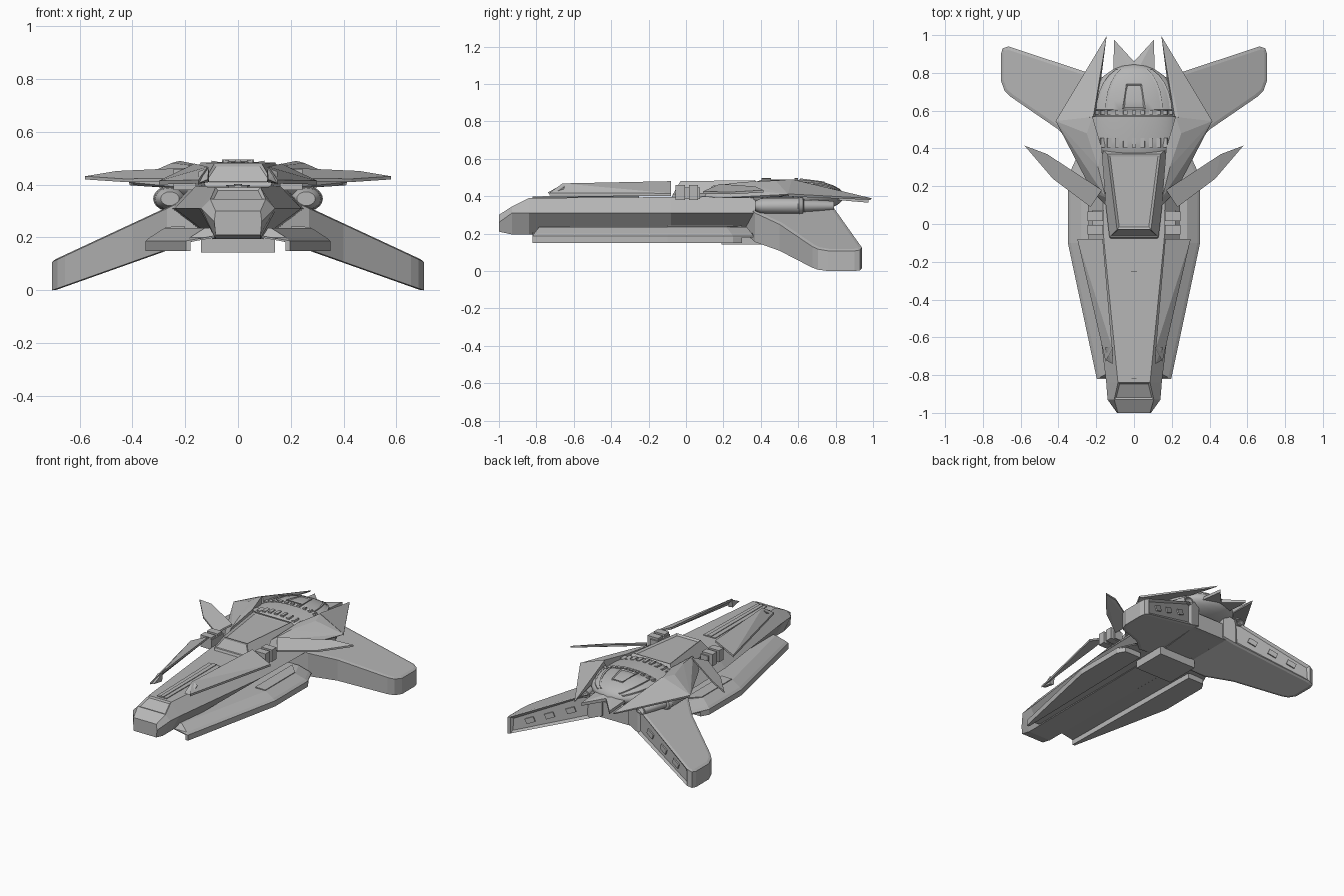
import bpy, bmesh, math
from mathutils import Matrix

if "Cube" in bpy.data.objects:
    bpy.data.objects.remove(bpy.data.objects["Cube"])

GREY = bpy.data.materials.new("hull_grey")
GREY.diffuse_color = (0.47, 0.47, 0.47, 1)
GREY.use_nodes = True
GREY.node_tree.nodes["Principled BSDF"].inputs["Base Color"].default_value = GREY.diffuse_color


def finish(name, bm, mirror=False, smooth=False):
    bmesh.ops.recalc_face_normals(bm, faces=bm.faces)
    me = bpy.data.meshes.new(name)
    bm.to_mesh(me)
    bm.free()
    me.materials.append(GREY)
    ob = bpy.data.objects.new(name, me)
    bpy.context.collection.objects.link(ob)
    if mirror:
        ob.modifiers.new("mirror", 'MIRROR')
    if smooth:
        bpy.context.view_layer.objects.active = ob
        ob.select_set(True)
        bpy.ops.object.shade_smooth_by_angle(angle=math.radians(35))
        ob.select_set(False)
    return ob


def rings_mesh(rings):
    """Skin equal-length rings of points, with end caps."""
    bm = bmesh.new()
    vr = [[bm.verts.new(p) for p in r] for r in rings]
    n = len(vr[0])
    for a, b in zip(vr, vr[1:]):
        for i in range(n):
            j = (i + 1) % n
            bm.faces.new((a[i], a[j], b[j], b[i]))
    bm.faces.new(vr[0])
    bm.faces.new(vr[-1])
    bmesh.ops.recalc_face_normals(bm, faces=bm.faces)
    return bm


def hull(name, pts, mirror=True):
    bm = bmesh.new()
    for p in pts:
        bm.verts.new(p)
    bmesh.ops.convex_hull(bm, input=bm.verts)
    junk = [v for v in bm.verts if not v.link_faces]
    bmesh.ops.delete(bm, geom=junk, context='VERTS')
    bmesh.ops.dissolve_limit(bm, angle_limit=0.01, verts=bm.verts, edges=bm.edges)
    return finish(name, bm, mirror)


def plate(name, pts, t, mirror=True):
    return hull(name, [p for q in pts for p in (q, (q[0], q[1], q[2] - t))], mirror)


def inset(bm, faces, width, depth):
    bmesh.ops.inset_individual(bm, faces=faces, thickness=width, depth=depth)


def box(bm, c, s, rot=Matrix()):
    bmesh.ops.create_cube(bm, size=1, matrix=Matrix.Translation(c) @ rot @ Matrix.Diagonal((*s, 1)))


# fuselage: y, bottom width/height, waist width/height, top width/height
stations = [(-1, .085, .21, .09, .26, .085, .30), (-.93, .085, .195, .14, .31, .105, .345),
            (-.84, .085, .195, .147, .31, .085, .39), (-.08, .09, .195, .24, .31, .16, .395),
            (.4, .1, .195, .25, .31, .17, .40), (.72, .13, .2, .23, .30, .15, .33)]
bm = rings_mesh([[(-b, y, zb), (b, y, zb), (m, y, zm), (t, y, zt), (-t, y, zt), (-m, y, zm)]
                 for y, b, zb, m, zm, t, zt in stations])
nose = [f for f in bm.faces if f.normal.z > .5 and abs(f.calc_center_median().x) < .01
        and -.92 < f.calc_center_median().y < -.86]
inset(bm, nose, .014, -.008)
finish("fuselage", bm)

# raised strip along the nose deck, in two steps
for w, z in ((.045, .399), (.015, .403)):
    plate("deck_strip", [(-w, -.25, z), (w, -.25, z), (w * .8, -.82, z - .004), (-w * .8, -.82, z - .004)],
          .009, False)

# cockpit with recessed canopy
bm = rings_mesh([[(-.12, -.08, .385), (.12, -.08, .385), (.185, .41, .385), (-.185, .41, .385)],
                 [(-.13, -.07, .41), (.13, -.07, .41), (.185, .41, .42), (-.185, .41, .42)],
                 [(-.09, -.03, .48), (.09, -.03, .48), (.14, .37, .485), (-.14, .37, .485)]])
inset(bm, [f for f in bm.faces if f.normal.z > .9], .018, -.01)
inset(bm, [f for f in bm.faces if f.normal.y < -.5 and f.calc_center_median().z > .42], .012, -.006)
finish("cockpit", bm)

# intakes beside the cockpit
bm = bmesh.new()
for y in (-.03, .04):
    box(bm, (.205, y, .42), (.08, .05, .08))
box(bm, (.19, .01, .415), (.06, .13, .06))
finish("side_intakes", bm, True)

# long sloping deck plates and their front end blocks
plate("deck_plate", [(.165, -.08, .48), (.30, -.08, .415), (.15, -.73, .418), (.115, -.66, .468)], .014)
hull("plate_front_block", [(.11, -.65, .466), (.15, -.65, .45), (.115, -.74, .42), (.15, -.72, .405),
                           (.11, -.66, .41), (.14, -.66, .405)])

# lower side panels: sloping upper plate over an outboard wedge
outer = [(-.82, .197), (-.1, .35), (.25, .35), (.36, .30)]


def level(z, d, inner):
    pts = [(x - d, y + (d * .5 if y < -.5 else -d * .5 if y > .2 else 0), z) for y, x in outer]
    return [(inner, pts[0][1], z + (.02 if inner < .1 and z < .19 else 0))] + pts + \
           [(inner, pts[-1][1], z + (.02 if inner < .1 and z < .19 else 0))]


finish("lower_side_panel", rings_mesh([level(.180, 0, .085), level(.187, .0, .085), level(.2, .015, .085),
                                       level(.235, .07, .085)]), True)
plate("lower_side_wedge", [(.18, -.82, .185), (.197, -.82, .185), (.35, -.1, .185), (.35, .25, .185),
                           (.32, .30, .185), (.2, .30, .185)], .036)
plate("lower_panel_strip", [(.20, -.1, .242), (.275, -.1, .24), (.275, .22, .24), (.2, .3, .242)], .03)

# keel block
bm = bmesh.new()
box(bm, (0, .31, .175), (.28, .24, .065))
finish("keel_block", bm)

# rear wings: slanted slabs with rounded tips and recessed edge panels
outline = [(.1, .30), (.27, .37), (.40, .50), (.655, .675), (.685, .705), (.705, .76), (.705, .90),
           (.695, .93), (.665, .94), (.18, .78), (.1, .76)]
bm = rings_mesh([[(x, y, .25 - .355 * x) for x, y in outline],
                 [(x, y, .435 - .465 * x) for x, y in outline]])
inset(bm, [f for f in bm.faces if len(f.verts) > 4], .018, .004)
bm.normal_update()
rear = [f for f in bm.faces if f.normal.y > .85 and f.calc_area() > .03]
inset(bm, rear, .022, -.012)
finish("rear_wing", bm, True)

# windows in the trailing edges
bm = bmesh.new()
ang = math.atan2(.16, .485)
for x in (.30, .43, .55):
    y = .78 + (x - .18) * .33
    z = (.25 + .435) / 2 - .41 * x
    box(bm, (x, y - .01, z), (.06, .012, .035),
        Matrix.Rotation(ang, 4, 'Z') @ Matrix.Rotation(.4, 4, 'Y'))
finish("wing_edge_windows", bm, True)

# rear centre deck joining the wings
hull("rear_centre_deck", [(s * x, y, z) for s in (-1, 1) for x, y, z in
                          ((.16, .4, .33), (.16, .75, .31), (.16, .4, .2), (.14, .75, .2))], False)

# reactor dome, squashed round body
SQ, ZC = .37, .40
prof = [(.36, .19), (.40, .232), (.44, .243), (.57, .243), (.575, .232), (.60, .232), (.605, .24)]
prof += [(.61 + .235 * math.sin(a), .238 * math.cos(a)) for a in [math.radians(d) for d in range(10, 90, 13)]]


def around(y, r, n=40):
    return [(r * math.cos(k * math.tau / n), y, ZC + SQ * r * math.sin(k * math.tau / n)) for k in range(n)]


finish("reactor_dome", rings_mesh([around(y, r) for y, r in prof]), smooth=True)

# rows of ribs on the dome
bm = bmesh.new()
for y, length in ((.43, .05), (.59, .02)):
    for k in range(13):
        a = math.radians(24 + 11 * k)
        p = (.24 * math.cos(a), y, ZC + SQ * .243 * math.sin(a))
        box(bm, p, (.022, length, .012), Matrix.Rotation(math.atan2(-SQ * math.cos(a), math.sin(a)), 4, 'Y'))
finish("dome_ribs", bm)
for a in (35, 52, 128, 145):
    c, s = math.cos(math.radians(a)), math.sin(math.radians(a))
    bm = rings_mesh([[(r * c * .99 + dx, y, ZC + SQ * r * s + dz)
                      for dx, dz in ((-.006, -.01), (.006, -.01), (.006, .006), (-.006, .006))]
                     for y, r in prof[6:12]])
    finish("dome_spine", bm)
# rear hatch on the dome
bm = rings_mesh([[(-.06, .61, .40), (.06, .61, .40), (.045, .76, .40), (-.045, .76, .40)],
                 [(-.06, .61, .495), (.06, .61, .495), (.04, .74, .478), (-.04, .74, .478)]])
inset(bm, [f for f in bm.faces if f.normal.z > .9], .014, -.008)
finish("dome_hatch", bm)

# engine nacelles with hollow nozzles
nacelle = ((.37, .035), (.40, .055), (.44, .06), (.60, .06), (.605, .065), (.625, .06), (.63, .045),
           (.70, .042), (.79, .036), (.79, .026), (.68, .022))
bm = rings_mesh([[(.258 - max(0, y - .6) * .25 + r * math.cos(k * math.tau / 20), y,
                   .347 + r * .75 * math.sin(k * math.tau / 20)) for k in range(20)] for y, r in nacelle])
finish("engine_nacelle", bm, True, True)

# shoulder arms running back to the fins
hull("shoulder_arm", [(.15, .10, .40), (.22, .17, .39), (.27, .28, .39), (.375, .49, .395), (.415, .545, .41),
                      (.22, .57, .40), (.17, .40, .40), (.15, .14, .455), (.19, .3, .475),
                      (.22, .57, .49), (.25, .48, .483), (.17, .40, .48)])
# swept rear fins
hull("rear_fin", [(.215, .57, .49), (.235, .565, .487), (.415, .545, .412), (.41, .55, .398),
                  (.145, .995, .388), (.15, .985, .38), (.20, .57, .43)])
# inner tail spikes
plate("tail_spike", [(.105, .975, .385), (.0, .86, .40), (.0, .78, .42), (.11, .80, .40)], .02)

# upper swept blades, folded along the middle
plate("swept_blade", [(.17, .18, .465), (.46, .37, .452), (.58, .415, .432), (.43, .24, .422),
                      (.23, .09, .425)], .012)
